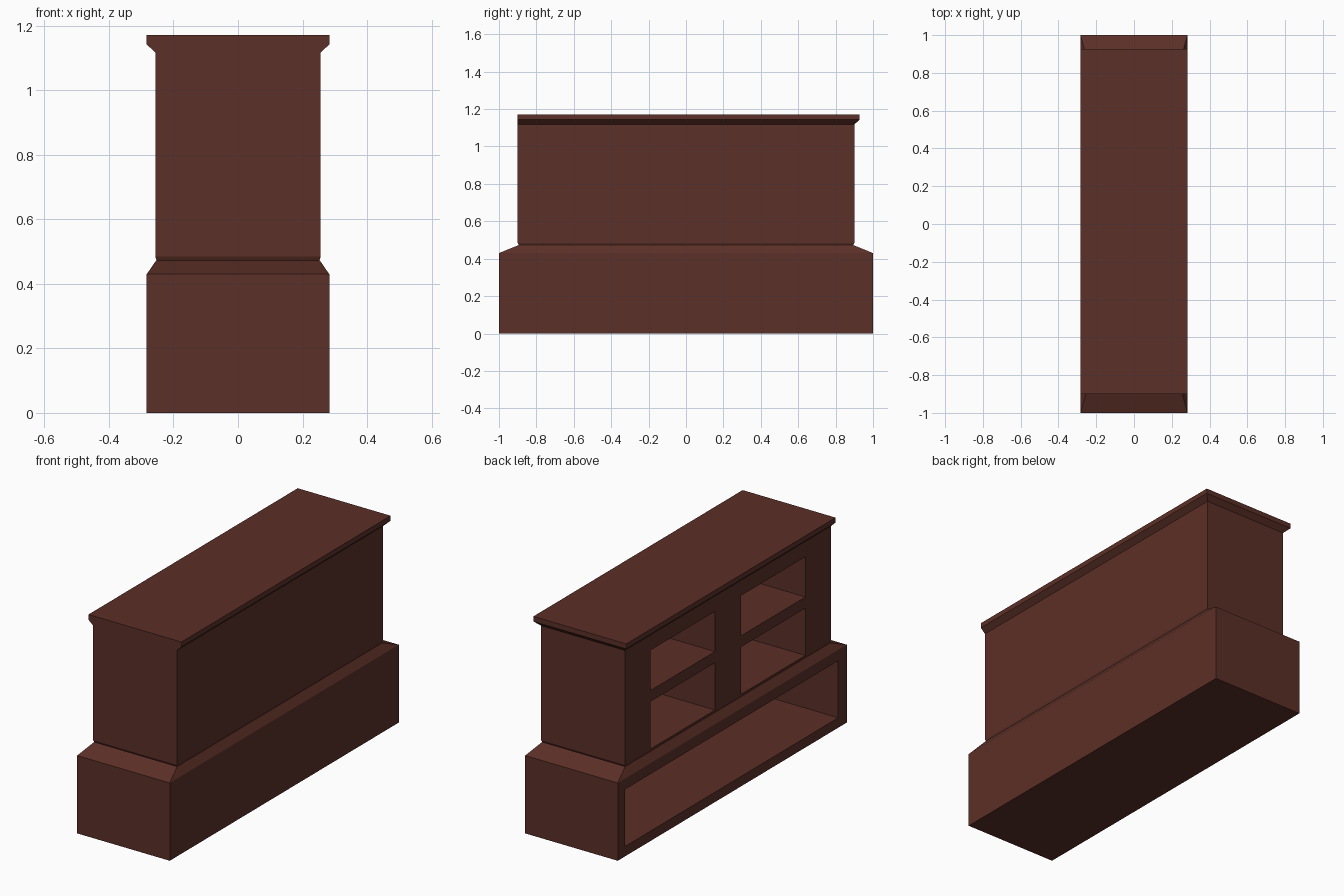
import bpy, bmesh

if "Cube" in bpy.data.objects:
    bpy.data.objects.remove(bpy.data.objects["Cube"])

wood = bpy.data.materials.new("dark_red_brown_wood")
wood.diffuse_color = (0.105, 0.029, 0.02, 1)
wood.use_nodes = True
wood.node_tree.nodes["Principled BSDF"].inputs["Base Color"].default_value = wood.diffuse_color


def loft(name, rings):
    """Solid from stacked rectangles: (half width x, y front, y back, z)."""
    bm = bmesh.new()
    loops = [[bm.verts.new(p) for p in ((-w, f, z), (w, f, z), (w, b, z), (-w, b, z))]
             for w, f, b, z in rings]
    bm.faces.new(loops[0][::-1])
    bm.faces.new(loops[-1])
    for lo, hi in zip(loops, loops[1:]):
        for i in range(4):
            j = (i + 1) % 4
            bm.faces.new((lo[i], lo[j], hi[j], hi[i]))
    bmesh.ops.recalc_face_normals(bm, faces=bm.faces)
    me = bpy.data.meshes.new(name)
    bm.to_mesh(me)
    bm.free()
    me.materials.append(wood)
    ob = bpy.data.objects.new(name, me)
    bpy.context.collection.objects.link(ob)
    return ob


def carve(ob, x_back, y0, y1, z0, z1):
    """Cut an open compartment into the left side of a part."""
    cutter = loft("cutter", [(0.5, y0, y1, z0), (0.5, y0, y1, z1)])
    cutter.location.x = x_back - 0.5
    cutter.hide_render = True
    mod = ob.modifiers.new("compartment", 'BOOLEAN')
    mod.operation = 'DIFFERENCE'
    mod.solver = 'EXACT'
    mod.object = cutter
    bpy.context.view_layer.objects.active = ob
    bpy.ops.object.modifier_apply(modifier=mod.name)
    bpy.data.objects.remove(cutter)


# Wide plinth with sloped shoulder and one long compartment
base = loft("base_plinth", [(0.283, -1, 1, 0), (0.283, -1, 1, 0.43),
                            (0.254, -0.896, 0.896, 0.472)])
carve(base, 0.23, -0.925, 0.935, 0.055, 0.37)

# Upper cabinet with four shelf compartments
body = loft("upper_cabinet", [(0.252, -0.894, 0.894, 0.472), (0.256, -0.9, 0.9, 0.484),
                              (0.256, -0.9, 0.9, 1.117)])
for y0, y1 in ((-0.677, -0.113), (0.113, 0.677)):
    for z0, z1 in ((0.487, 0.748), (0.81, 1.032)):
        carve(body, 0.22, y0, y1, z0, z1)

# Flared counter top, flush at the front end
loft("counter_top", [(0.256, -0.9, 0.9, 1.117), (0.284, -0.9, 0.927, 1.143),
                     (0.284, -0.9, 0.927, 1.171)])
